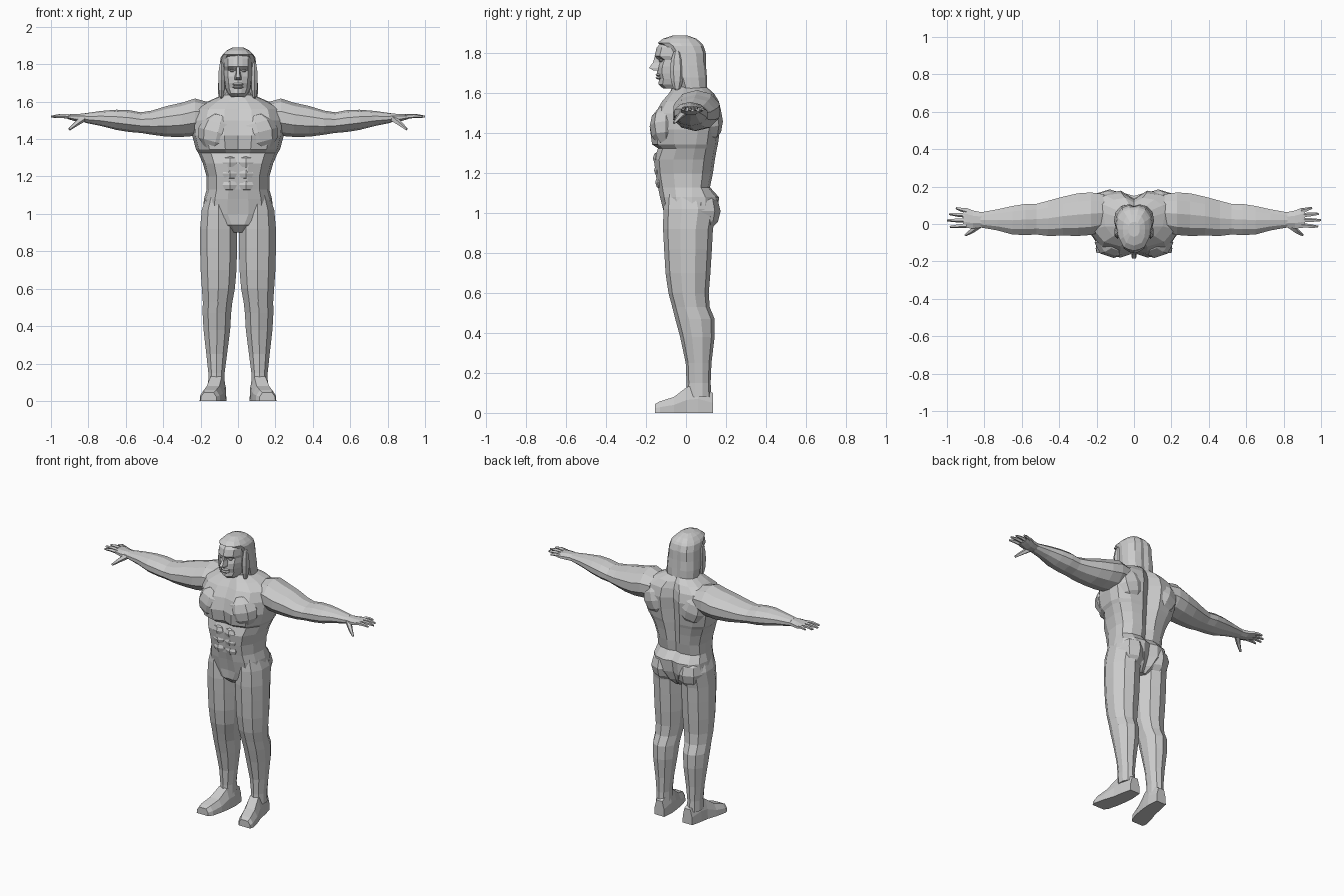
import bpy, bmesh, math
from mathutils import Vector, Matrix


def skin(name, rings):
    """Bridge equal rings of points into a closed flat-shaded mesh."""
    bm = bmesh.new()
    vs = [[bm.verts.new(p) for p in r] for r in rings]
    n = len(vs[0])
    for a, b in zip(vs, vs[1:]):
        for i in range(n):
            j = (i + 1) % n
            bm.faces.new((a[i], a[j], b[j], b[i]))
    bm.faces.new(vs[0][::-1])
    bm.faces.new(vs[-1])
    bmesh.ops.recalc_face_normals(bm, faces=bm.faces)
    me = bpy.data.meshes.new(name)
    bm.to_mesh(me)
    bm.free()
    ob = bpy.data.objects.new(name, me)
    bpy.context.collection.objects.link(ob)
    return ob


def body_ring(z, fc, fb, w, ys, bb, sp):
    """Symmetric section: front centre, front bulge, half width, side y, back bulge, spine."""
    f, b = ys - fb, ys - bb
    half = [(.3, fb), (.68, fb + .13 * f), (.93, fb + .5 * f), (1, ys),
            (.93, bb + .5 * b), (.66, bb + .12 * b), (.28, bb)]
    pts = [(0, fc)] + [(w * x, y) for x, y in half] + [(0, sp)]
    pts += [(-w * x, y) for x, y in reversed(half)]
    return [(x, y, z) for x, y in pts]


def tube(name, secs, n, axis, side=1):
    """Loft of ellipses (t, a, b, ra, rb) along x or z; side mirrors in x."""
    rings = []
    for t, a, b, ra, rb in secs:
        r = []
        for k in range(n):
            ang = 2 * math.pi * (k + .5) / n
            u, v = a + ra * 1.04 * math.cos(ang), b + rb * 1.04 * math.sin(ang)
            x, y, z = (u, v, t) if axis == 'z' else (t, u, v)
            r.append((side * x, y, z))
        rings.append(r)
    return skin(name, rings)


def blob(name, loc, r, rot=0, seg=8, rows=6):
    """Low-poly ellipsoid muscle, optionally turned about y."""
    bm = bmesh.new()
    m = Matrix.Translation(loc) @ Matrix.Rotation(rot, 4, 'Y') @ Matrix.Diagonal((*r, 1))
    bmesh.ops.create_uvsphere(bm, u_segments=seg, v_segments=rows, radius=1, matrix=m)
    me = bpy.data.meshes.new(name)
    bm.to_mesh(me)
    bm.free()
    bpy.context.collection.objects.link(bpy.data.objects.new(name, me))


def rod(name, pts, radii, n=5):
    """Tapered rod through points (fingers, thumb)."""
    pts = [Vector(p) for p in pts]
    q = (pts[-1] - pts[0]).to_track_quat('Z', 'Y')
    skin(name, [[p + q @ Vector((r * math.cos(k * math.tau / n), r * math.sin(k * math.tau / n), 0))
                 for k in range(n)] for p, r in zip(pts, radii)])


# torso, from crotch to neck
skin("torso", [body_ring(*r) for r in [
    (.90, -.06, -.06, .05, .02, .09, .09),
    (.94, -.10, -.105, .11, .03, .13, .11),
    (1.0, -.105, -.11, .188, .03, .16, .135),
    (1.08, -.12, -.13, .182, .03, .165, .15),
    (1.13, -.135, -.14, .168, .03, .12, .105),
    (1.20, -.14, -.153, .168, .03, .135, .11),
    (1.27, -.15, -.16, .188, .035, .145, .115),
    (1.325, -.13, -.14, .212, .045, .155, .12),
    (1.345, -.14, -.17, .225, .05, .16, .12),
    (1.42, -.155, -.18, .245, .06, .17, .125),
    (1.50, -.14, -.155, .25, .06, .178, .135),
    (1.56, -.105, -.12, .235, .065, .165, .13),
    (1.60, -.08, -.085, .165, .06, .14, .115),
    (1.635, -.065, -.06, .085, .035, .10, .09),
    (1.69, -.065, -.055, .06, .0, .06, .06)]])

# head
skin("head", [body_ring(*r) for r in [
    (1.625, -.115, -.105, .04, -.03, .03, .03),
    (1.645, -.138, -.132, .056, -.02, .06, .06),
    (1.672, -.135, -.128, .07, -.01, .07, .07),
    (1.70, -.146, -.136, .074, -.01, .07, .07),
    (1.735, -.14, -.135, .078, -.01, .07, .07),
    (1.768, -.145, -.122, .08, -.01, .07, .07),
    (1.787, -.157, -.15, .08, -.01, .07, .07),
    (1.83, -.147, -.138, .08, -.01, .07, .07),
    (1.87, -.11, -.10, .06, -.02, .05, .05)]])

# nose, from bridge to nostrils
skin("nose", [[(-w, -.12, z), (-w * .5, y, z), (w * .5, y, z), (w, -.12, z)]
              for z, w, y in [(1.785, .014, -.157), (1.755, .014, -.165),
                              (1.728, .022, -.185), (1.716, .022, -.165)]])
# lips
for nm, z in (("upper_lip", 1.693), ("lower_lip", 1.678)):
    blob(nm, (0, -.133, z), (.03, .02, .009), seg=8, rows=4)

# long hair, with the face left open in front
skin("hair", [body_ring(*r) for r in [
    (1.605, 0, -.01, .09, .03, .10, .095),
    (1.625, -.01, -.03, .105, .03, .105, .10),
    (1.68, -.03, -.05, .107, .02, .105, .095),
    (1.74, -.04, -.065, .103, .01, .10, .095),
    (1.80, -.05, -.08, .098, .0, .10, .092),
    (1.838, -.09, -.11, .092, -.02, .088, .085),
    (1.852, -.143, -.138, .082, -.03, .078, .075),
    (1.874, -.115, -.11, .06, -.03, .052, .05),
    (1.889, -.07, -.065, .03, -.03, .01, .01)]])

for side, tag in ((1, "left"), (-1, "right")):
    # face details and hair locks
    blob("eye_" + tag, (side * .032, -.125, 1.765), (.014, .012, .008), seg=6, rows=4)
    blob("hair_lock_" + tag, (side * .088, -.045, 1.715), (.02, .035, .105), seg=6, rows=6)

    # chest, belly, back and seat muscles
    blob("chest_muscle_" + tag, (side * .108, -.10, 1.435), (.106, .082, .105), side * -.25)
    for i, z in enumerate((1.275, 1.215, 1.155)):
        blob(f"belly_muscle_{tag}_{i}", (side * .044, -.14 + .006 * i, z), (.045, .026, .034), seg=6, rows=4)
    blob("shoulder_blade_" + tag, (side * .13, .115, 1.46), (.10, .07, .11), side * .3)
    blob("seat_muscle_" + tag, (side * .092, .075, 1.01), (.095, .098, .105))

    # arm, from shoulder to wrist
    tube("arm_" + tag, [
        (.16, .06, 1.52, .10, .075), (.23, .055, 1.517, .115, .096),
        (.30, .05, 1.503, .115, .088), (.38, .042, 1.495, .105, .079),
        (.46, .03, 1.488, .095, .062), (.52, .026, 1.488, .083, .053),
        (.58, .024, 1.496, .084, .056), (.65, .02, 1.503, .077, .052),
        (.73, .022, 1.51, .057, .039), (.82, .022, 1.513, .041, .024)], 10, 'x', side)

    # hand
    tube("palm_" + tag, [(.81, .022, 1.513, .041, .024), (.86, .024, 1.514, .05, .022),
                         (.895, .032, 1.518, .056, .016), (.915, .034, 1.52, .054, .011)], 8, 'x', side)
    for i, (y0, y1, x1) in enumerate([(-.008, -.015, .985), (.02, .02, 1.0), (.046, .054, .988), (.07, .086, .952)]):
        rod(f"finger_{tag}_{i}", [(side * .895, y0, 1.52), (side * (.9 + x1) / 2, (y0 + y1) / 2, 1.524),
                                  (side * x1, y1, 1.52)], (.013, .011, .006))
    rod("thumb_" + tag, [(side * .83, -.005, 1.51), (side * .865, -.035, 1.483),
                         (side * .902, -.06, 1.452)], (.02, .014, .007))

    # leg, from hip to ankle
    tube("leg_" + tag, [
        (1.10, .10, .01, .068, .11), (1.02, .105, .02, .09, .128),
        (.92, .104, .01, .10, .12), (.82, .104, .01, .10, .115),
        (.70, .104, .01, .097, .108), (.60, .105, .013, .089, .097),
        (.53, .109, .025, .08, .09), (.47, .113, .045, .077, .095),
        (.38, .113, .057, .072, .083), (.25, .114, .063, .056, .062),
        (.15, .115, .063, .044, .058), (.08, .115, .063, .045, .062)], 10, 'z', side)
    blob("kneecap_" + tag, (side * .108, -.02, .53), (.045, .05, .06), seg=6, rows=4)

    # foot, heel to toe, turned outward
    skin("foot_" + tag, [[(side * (cx + w * u), y, h * v) for u, v in
                          ((-1, 0), (1, 0), (.95, .5), (.6, 1), (-.6, 1), (-.95, .5))]
                         for y, cx, w, h in [(.135, .105, .036, .10), (.06, .11, .048, .14),
                                             (.005, .117, .05, .13), (-.06, .133, .056, .08),
                                             (-.13, .15, .055, .058), (-.155, .157, .043, .045)]])
